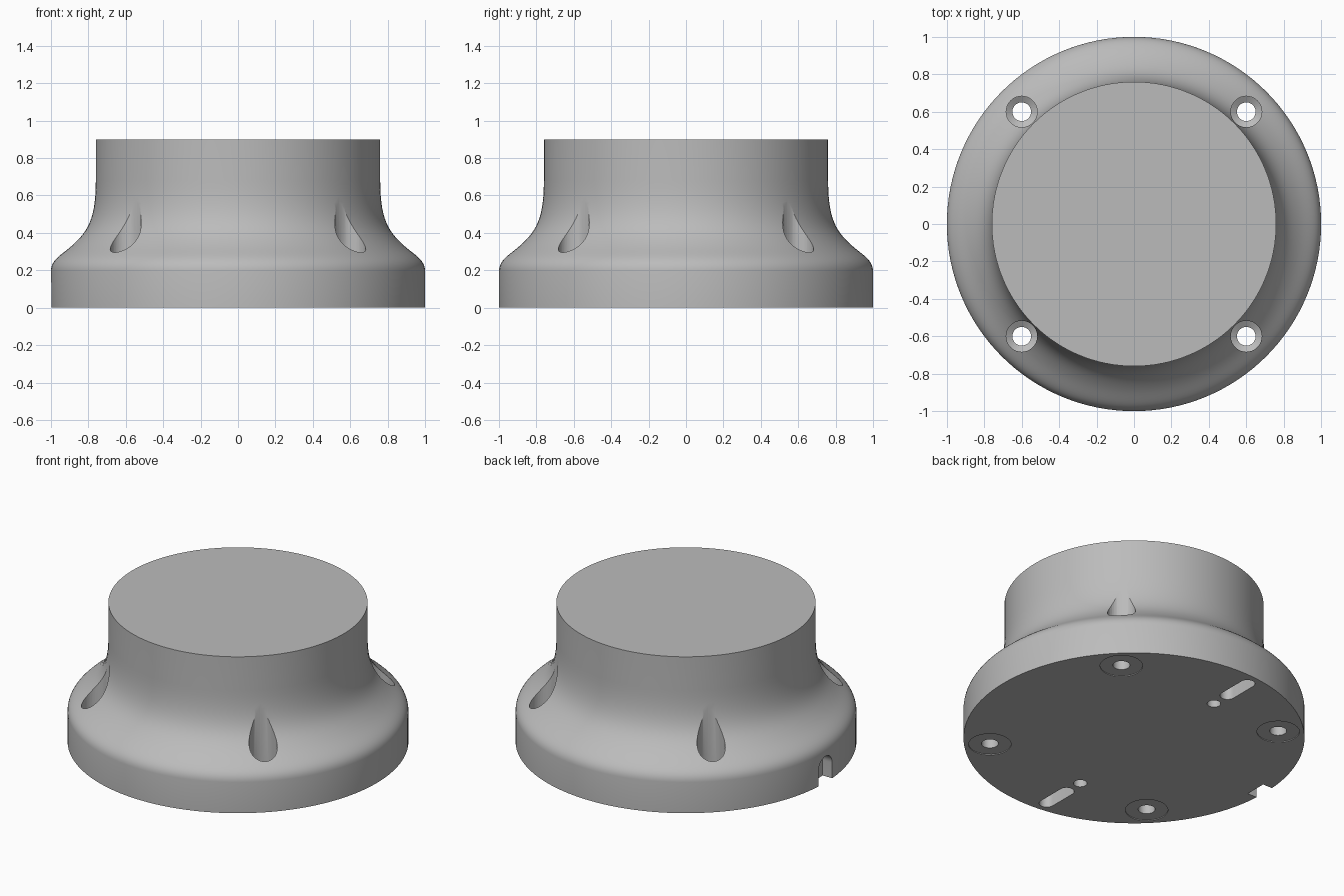
import bpy, bmesh, math
from mathutils import Matrix, Vector
from mathutils.geometry import interpolate_bezier

if "Cube" in bpy.data.objects:
    bpy.data.objects.remove(bpy.data.objects["Cube"])

grey = bpy.data.materials.new("plain_grey")
grey.use_nodes = True
COLOUR = (0.5, 0.5, 0.5, 1)
grey.diffuse_color = COLOUR
grey.node_tree.nodes["Principled BSDF"].inputs["Base Color"].default_value = COLOUR


def finish(bm, name):
    bmesh.ops.recalc_face_normals(bm, faces=bm.faces)
    mesh = bpy.data.meshes.new(name)
    bm.to_mesh(mesh)
    bm.free()
    mesh.materials.append(grey)
    ob = bpy.data.objects.new(name, mesh)
    bpy.context.collection.objects.link(ob)
    return ob


def lathe(name, profile, segments, centre=(0, 0)):
    """Closed solid of revolution from (radius, height) points."""
    bm = bmesh.new()
    rings = []
    for r, z in profile:
        ring = []
        for i in range(segments):
            a = math.tau * i / segments
            ring.append(bm.verts.new((centre[0] + r * math.cos(a),
                                      centre[1] + r * math.sin(a), z)))
        rings.append(ring)
    for low, high in zip(rings, rings[1:]):
        for i in range(segments):
            j = (i + 1) % segments
            bm.faces.new((low[i], low[j], high[j], high[i]))
    bm.faces.new(rings[0])
    bm.faces.new(rings[-1])
    return finish(bm, name)


def capsule(name, half_width, start, end, depth, matrix, round_start=True):
    """Rounded slot outline along local y, extruded along local z."""
    bm = bmesh.new()
    steps = 16
    pts = []
    for i in range(steps + 1):
        a = math.pi * i / steps
        pts.append((half_width * math.cos(a), end - half_width + half_width * math.sin(a)))
    if round_start:
        for i in range(steps + 1):
            a = math.pi + math.pi * i / steps
            pts.append((half_width * math.cos(a), start + half_width + half_width * math.sin(a)))
    else:
        pts += [(-half_width, start), (half_width, start)]
    face = bm.faces.new([bm.verts.new((x, y, 0)) for x, y in pts])
    new = bmesh.ops.extrude_face_region(bm, geom=[face])["geom"]
    bmesh.ops.translate(bm, vec=(0, 0, depth),
                        verts=[v for v in new if isinstance(v, bmesh.types.BMVert)])
    bm.transform(matrix)
    return finish(bm, name)


# Flared round body
lower = interpolate_bezier(Vector((1, 0.2)), Vector((0.995, 0.265)),
                           Vector((0.935, 0.285)), Vector((0.873, 0.345)), 12)
upper = interpolate_bezier(Vector((0.873, 0.345)), Vector((0.80, 0.415)),
                           Vector((0.76, 0.48)), Vector((0.76, 0.68)), 14)
profile = [(1, 0)] + [tuple(p) for p in lower + upper[1:]] + [(0.76, 0.9)]
body = lathe("pedestal_base", profile, 128)

cutters = []

# Four counterbored screw holes with a shallow round pad underneath
screw = [(0.125, -0.05), (0.125, 0.005), (0.05, 0.005),
         (0.05, 0.15), (0.083, 0.17), (0.083, 1)]
for sx in (-1, 1):
    for sy in (-1, 1):
        cutters.append(lathe("screw_hole_cutter", screw, 32, (0.6 * sx, 0.6 * sy)))

# Underside slots and small pilot holes, front and back
for side in (-1, 1):
    cutters.append(lathe("pilot_hole_cutter", [(0.04, -0.05), (0.04, 0.14)],
                         24, (-0.1, 0.61 * side)))
    place = Matrix.Translation((-0.1, 0, -0.05)) @ Matrix.Diagonal((1, side, 1, 1))
    cutters.append(capsule("slot_cutter", 0.045, 0.69, 0.96, 0.19, place))

# Arched cable notch in the rim
arch_axes = Matrix(((0, 0, 1, -1.1), (1, 0, 0, 0), (0, 1, 0, 0), (0, 0, 0, 1)))
cutters.append(capsule("cable_notch_cutter", 0.07, -0.05, 0.17, 0.17, arch_axes, False))

# Cut everything out of the body
bpy.ops.object.select_all(action='DESELECT')
body.select_set(True)
bpy.context.view_layer.objects.active = body
for cutter in cutters:
    cutter.hide_render = True
    mod = body.modifiers.new("cut", 'BOOLEAN')
    mod.operation = 'DIFFERENCE'
    mod.solver = 'EXACT'
    mod.object = cutter
    bpy.ops.object.modifier_apply(modifier=mod.name)
    bpy.data.objects.remove(cutter)

bpy.ops.object.shade_smooth_by_angle(angle=math.radians(30))
